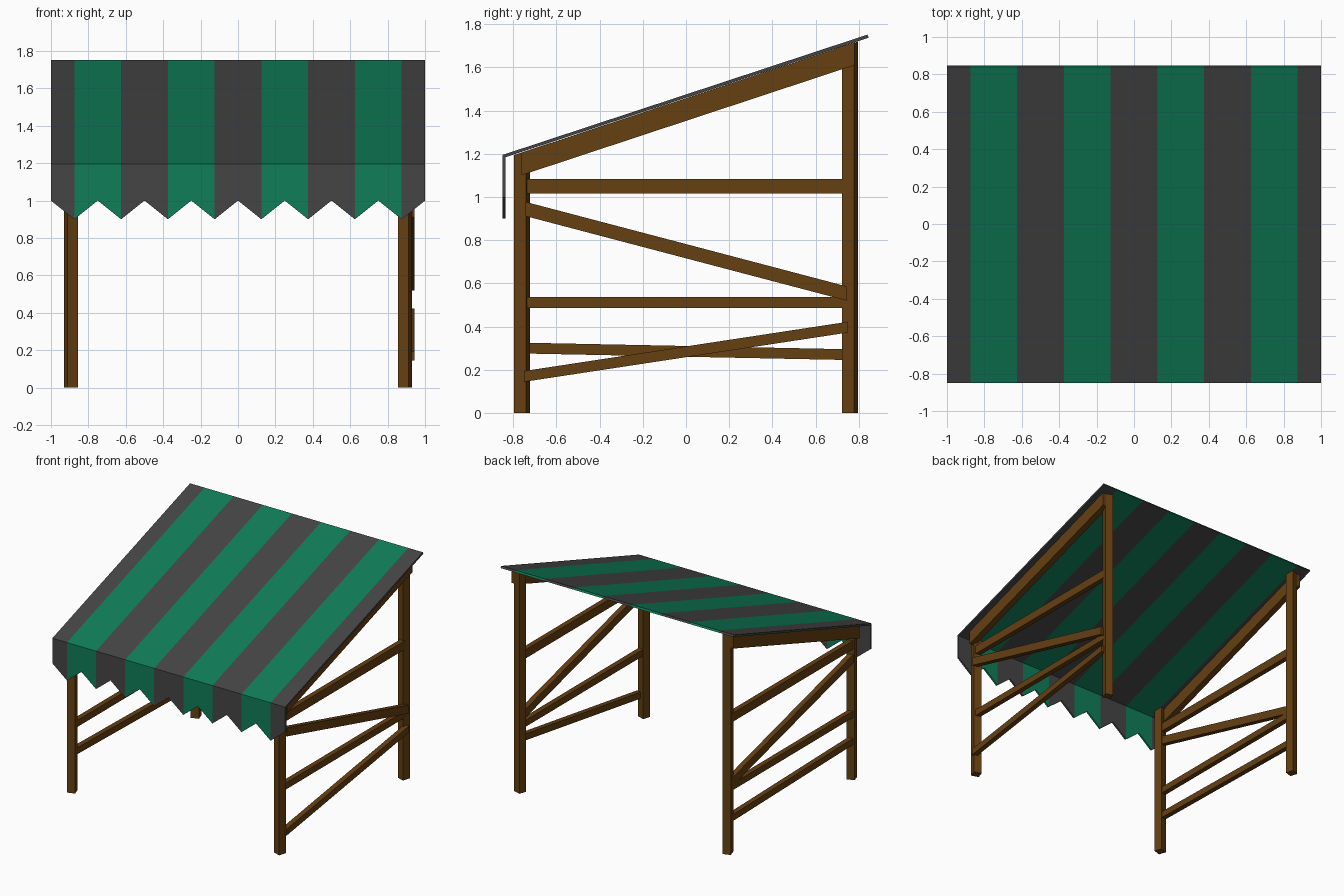
import bpy, bmesh, math

if "Cube" in bpy.data.objects:
    bpy.data.objects.remove(bpy.data.objects["Cube"])


def material(name, rgb):
    m = bpy.data.materials.new(name)
    m.use_nodes = True
    m.diffuse_color = (*rgb, 1)
    m.node_tree.nodes["Principled BSDF"].inputs["Base Color"].default_value = (*rgb, 1)
    return m


WOOD = material("brown_wood", (0.13, 0.05, 0.006))
GREY = material("charcoal_cloth", (0.06, 0.06, 0.06))
GREEN = material("green_cloth", (0.005, 0.205, 0.098))

FRONT, BACK = -0.85, 0.84       # canopy edges in y
EAVE, RIDGE = 1.195, 1.752      # canopy heights at those edges
SLOPE = (RIDGE - EAVE) / (BACK - FRONT)


def roof_z(y):
    return EAVE + (y - FRONT) * SLOPE


def loft(name, rings, materials, column_material=None):
    """Skin a row of equal closed rings and cap both ends."""
    bm = bmesh.new()
    rows = [[bm.verts.new(p) for p in ring] for ring in rings]
    n = len(rows[0])
    for i, (a, b) in enumerate(zip(rows, rows[1:])):
        for j in range(n):
            k = (j + 1) % n
            f = bm.faces.new((a[j], a[k], b[k], b[j]))
            f.material_index = column_material(i) if column_material else 0
    bm.faces.new(rows[0][::-1])
    bm.faces.new(rows[-1])
    bmesh.ops.recalc_face_normals(bm, faces=bm.faces)
    mesh = bpy.data.meshes.new(name)
    bm.to_mesh(mesh)
    bm.free()
    for m in materials:
        mesh.materials.append(m)
    obj = bpy.data.objects.new(name, mesh)
    bpy.context.collection.objects.link(obj)
    return obj


def post(name, side, y):
    """Square post, slightly twisted, its top cut to the roof pitch."""
    r, corners = 0.0425, []
    for q in range(4):
        a = math.radians(45 - 18 + 90 * q)
        corners.append((side * (0.8925 + r * math.cos(a)), y + r * math.sin(a)))
    loft(name, [[(cx, cy, 0) for cx, cy in corners],
                [(cx, cy, roof_z(cy) - 0.018) for cx, cy in corners]], [WOOD])


def beam(name, side, inner, outer, start, end, height):
    """Timber running front to back between two (y, z) centre points."""
    h = height / 2
    outline = [(y, z + d) for (y, z), d in
               ((start, -h), (end, -h), (end, h), (start, h))]
    loft(name, [[(side * x, y, z) for y, z in outline] for x in (inner, outer)], [WOOD])


# Side frames: posts, rafters and rails
for side, label in ((1, "left"), (-1, "right")):
    post(f"{label}_front_post", side, -0.76)
    post(f"{label}_back_post", side, 0.76)
    beam(f"{label}_rafter", side, 0.905, 0.955, (-0.763, 1.153), (0.78, 1.663), 0.105)
    beam(f"{label}_upper_rail", side, 0.88, 0.92, (-0.745, 1.05), (0.745, 1.05), 0.067)
    beam(f"{label}_middle_rail", side, 0.88, 0.92, (-0.745, 0.511), (0.745, 0.511), 0.051)
    outer = 0.944 if side > 0 else 0.922
    beam(f"{label}_diagonal_brace", side, outer - 0.04, outer,
         (-0.745, 0.945), (0.745, 0.553), 0.066)

# The lowest timber differs on each side
beam("left_lower_brace", 1, 0.904, 0.944, (-0.75, 0.169), (0.75, 0.397), 0.05)
beam("right_lower_rail", -1, 0.88, 0.92, (-0.745, 0.3), (0.745, 0.27), 0.05)

# Striped canopy with a zigzag valance, one ring every half stripe
INNER = FRONT + 0.014
rings = []
for i in range(17):
    x = -1 + i / 8
    tip = 0.9 if i % 2 else 1.0
    rings.append([(x, BACK, RIDGE), (x, FRONT, EAVE), (x, FRONT, tip),
                  (x, INNER, tip), (x, INNER, roof_z(INNER) - 0.015),
                  (x, BACK + 0.007, RIDGE - 0.014)])
loft("striped_canopy", rings, [GREY, GREEN], lambda i: (i + 1) // 2 % 2)
